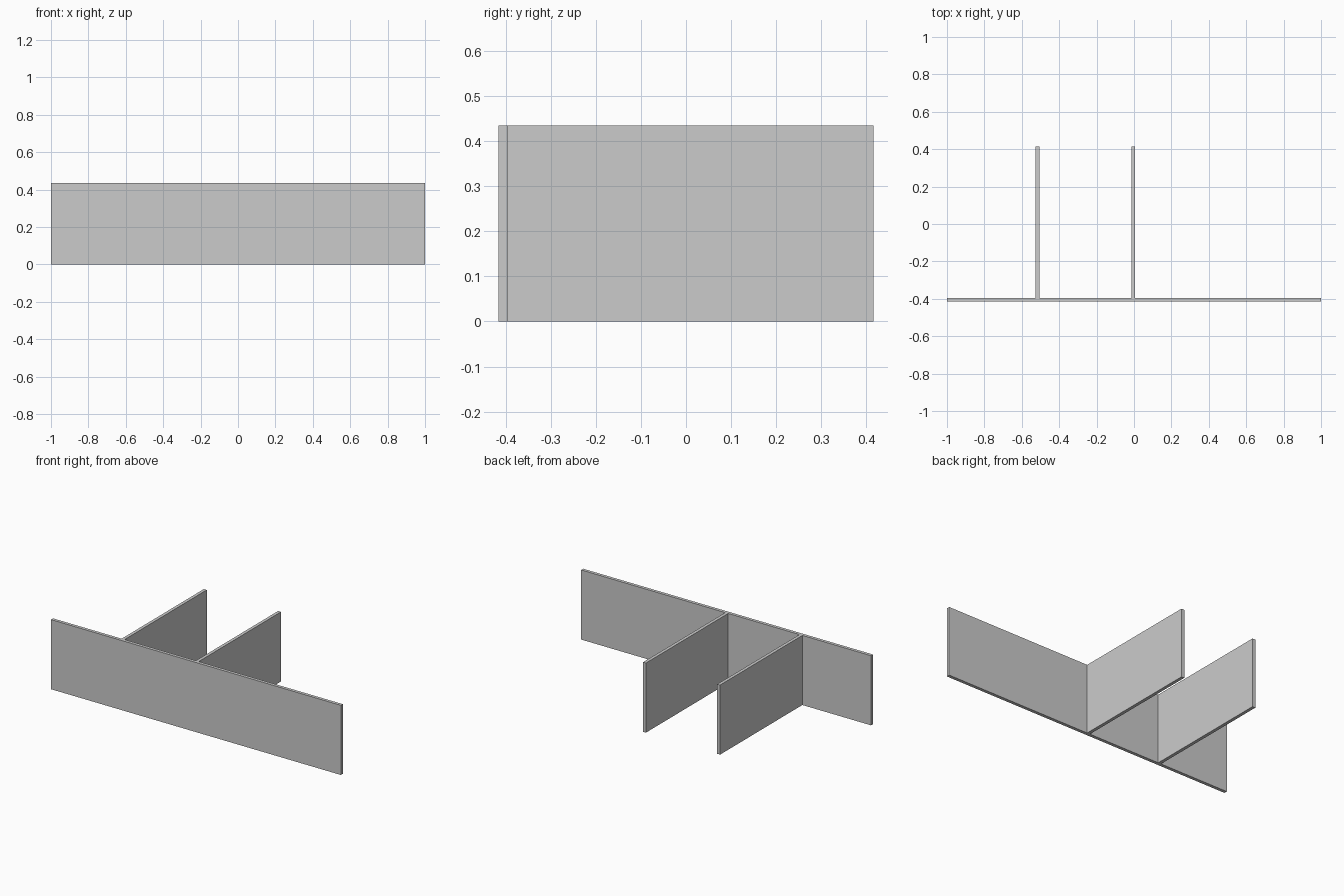
import bpy

cube = bpy.data.objects.get("Cube")
if cube:
    bpy.data.objects.remove(cube, do_unlink=True)

HEIGHT = 0.434
THICK = 0.02
HALF_DEPTH = 0.415

# Plain grey for every panel
grey = bpy.data.materials.new("plain_grey")
grey.use_nodes = True
colour = (0.6, 0.6, 0.6, 1)
grey.diffuse_color = colour
grey.node_tree.nodes["Principled BSDF"].inputs["Base Color"].default_value = colour


def panel(name, x, y, width, depth):
    """Upright board centred on x, y and standing on the ground."""
    bpy.ops.mesh.primitive_cube_add(size=1, location=(x, y, HEIGHT / 2))
    obj = bpy.context.object
    obj.name = name
    obj.scale = (width, depth, HEIGHT)
    bpy.ops.object.transform_apply(location=False, rotation=False, scale=True)
    obj.data.materials.append(grey)


# Long front wall
panel("front_wall", 0, -HALF_DEPTH + THICK / 2, 2, THICK)

# Two partitions running back from the wall
for name, x in (("right_partition", -0.516), ("middle_partition", -0.004)):
    panel(name, x, THICK / 2, THICK, 2 * HALF_DEPTH - THICK)
